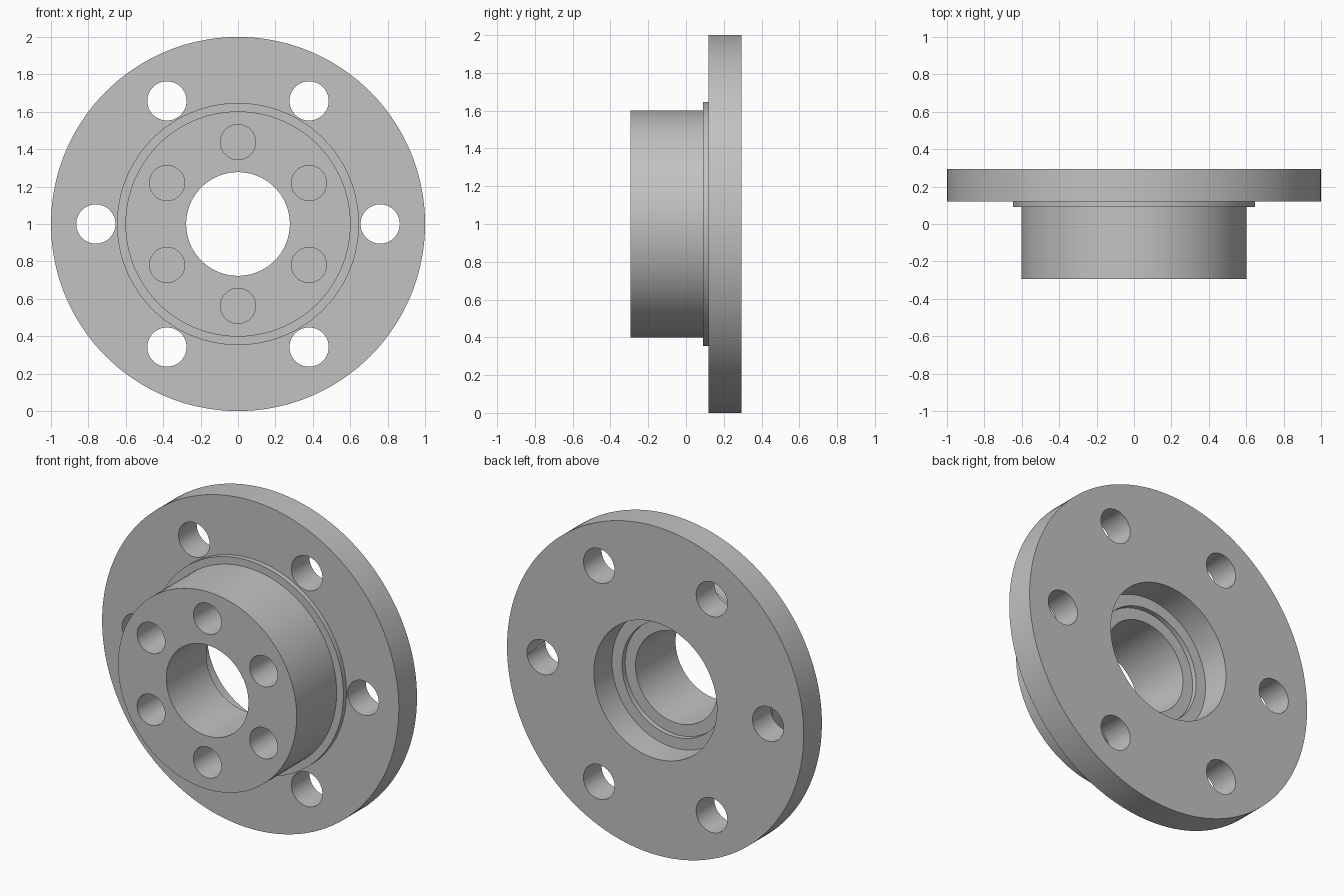
import bpy
import bmesh
from math import cos, sin, pi, radians
from mathutils import Matrix, Vector

SEGMENTS = 144
CENTRE = Vector((0, 0, 1))

default = bpy.data.objects.get("Cube")
if default:
    bpy.data.objects.remove(default, do_unlink=True)

grey = bpy.data.materials.new("machined grey")
grey.use_nodes = True
grey.diffuse_color = (0.54, 0.54, 0.54, 1)
grey.node_tree.nodes["Principled BSDF"].inputs["Base Color"].default_value = grey.diffuse_color


def make_object(name, bm):
    bmesh.ops.recalc_face_normals(bm, faces=bm.faces[:])
    mesh = bpy.data.meshes.new(name)
    bm.to_mesh(mesh)
    bm.free()
    mesh.materials.append(grey)
    obj = bpy.data.objects.new(name, mesh)
    bpy.context.collection.objects.link(obj)
    return obj


def lathe(name, profile):
    """Revolve a closed (radius, y) outline about the horizontal axis."""
    bm = bmesh.new()
    verts = [bm.verts.new((0, y, 1 + r)) for r, y in profile]
    edges = [bm.edges.new((v, verts[i - 1])) for i, v in enumerate(verts)]
    bmesh.ops.spin(bm, geom=verts + edges, cent=CENTRE, axis=(0, 1, 0),
                   angle=2 * pi, steps=SEGMENTS)
    bmesh.ops.remove_doubles(bm, verts=bm.verts[:], dist=1e-4)
    return make_object(name, bm)


def hole_ring(name, ring_radius, hole_radius, y0, y1, start):
    """Six cylinders evenly spaced on a circle, used as a cutter."""
    bm = bmesh.new()
    for i in range(6):
        a = radians(start + 60 * i)
        place = Matrix.Translation((ring_radius * cos(a), (y0 + y1) / 2,
                                    1 + ring_radius * sin(a)))
        bmesh.ops.create_cone(bm, cap_ends=True, segments=48,
                              radius1=hole_radius, radius2=hole_radius,
                              depth=y1 - y0,
                              matrix=place @ Matrix.Rotation(pi / 2, 4, "X"))
    cutter = make_object(name, bm)
    cutter.hide_render = True
    return cutter


# Stepped body: hub, thin collar, wide flange, stepped recess and bore
hub_front, collar_front, flange_front, back = -0.295, 0.09, 0.12, 0.295
flange = lathe("flanged_hub", [
    (0.277, hub_front), (0.602, hub_front), (0.602, collar_front),
    (0.647, collar_front), (0.647, flange_front), (1.0, flange_front),
    (1.0, back), (0.415, back), (0.415, flange_front),
    (0.347, flange_front), (0.347, collar_front), (0.277, collar_front),
])

# Through holes in the flange and blind holes in the hub face
cutters = [
    hole_ring("flange_hole_cutter", 0.76, 0.105, 0.05, 0.4, 0),
    hole_ring("hub_hole_cutter", 0.438, 0.094, -0.4, 0.0, 30),
]
for cutter in cutters:
    mod = flange.modifiers.new(cutter.name, "BOOLEAN")
    mod.operation = "DIFFERENCE"
    mod.solver = "EXACT"
    mod.object = cutter

bpy.ops.object.select_all(action="DESELECT")
flange.select_set(True)
bpy.context.view_layer.objects.active = flange
for cutter in cutters:
    bpy.ops.object.modifier_apply(modifier=cutter.name)
    bpy.data.objects.remove(cutter, do_unlink=True)

# Smooth round walls, crisp machined edges
bpy.ops.object.shade_smooth_by_angle(angle=radians(30))
